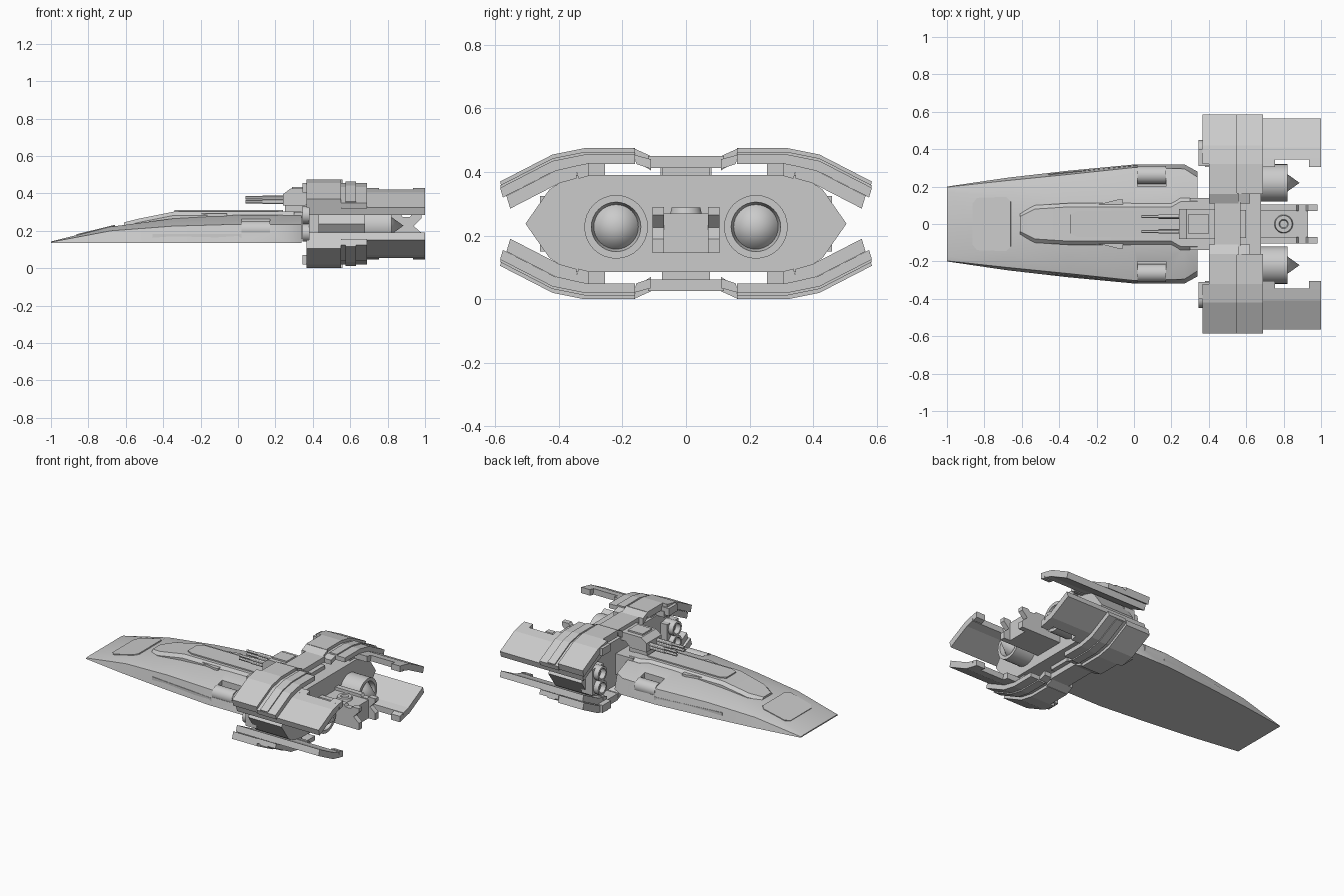
import bpy, bmesh, math
from mathutils import Matrix, Vector

cube = bpy.data.objects.get("Cube")
if cube:
    bpy.data.objects.remove(cube, do_unlink=True)

grey = bpy.data.materials.new("hull_grey")
grey.use_nodes = True
grey.diffuse_color = (0.6, 0.6, 0.6, 1)
grey.node_tree.nodes["Principled BSDF"].inputs["Base Color"].default_value = (0.6, 0.6, 0.6, 1)

MID = 0.2375
pivot = bpy.data.objects.new("mirror_pivot", None)
pivot.location.z = MID
pivot.hide_render = True
bpy.context.collection.objects.link(pivot)


def finish(name, bm, mirror="", smooth=False):
    """Turn a bmesh into an object, mirrored over y, z or both."""
    bmesh.ops.remove_doubles(bm, verts=bm.verts, dist=0.0001)
    bmesh.ops.recalc_face_normals(bm, faces=bm.faces)
    mesh = bpy.data.meshes.new(name)
    bm.to_mesh(mesh)
    bm.free()
    mesh.materials.append(grey)
    ob = bpy.data.objects.new(name, mesh)
    bpy.context.collection.objects.link(ob)
    if mirror:
        mod = ob.modifiers.new("mirror", 'MIRROR')
        mod.use_axis = (False, "y" in mirror, "z" in mirror)
        mod.mirror_object = pivot
        mod.use_mirror_merge = False
    if smooth:
        bpy.ops.object.select_all(action='DESELECT')
        ob.select_set(True)
        bpy.context.view_layer.objects.active = ob
        bpy.ops.object.shade_smooth_by_angle(angle=math.radians(30))
    return ob


def prism(name, axis, pts, lo, hi, mirror=""):
    """Extrude a 2D outline along an axis."""
    place = {"x": lambda a, b, c: (c, a, b),
             "y": lambda a, b, c: (a, c, b),
             "z": lambda a, b, c: (a, b, c)}[axis]
    bm = bmesh.new()
    face = bm.faces.new([bm.verts.new(place(a, b, lo)) for a, b in pts])
    ext = bmesh.ops.extrude_face_region(bm, geom=[face])
    move = Vector(place(0, 0, hi - lo))
    bmesh.ops.translate(bm, vec=move, verts=[v for v in ext["geom"] if isinstance(v, bmesh.types.BMVert)])
    return finish(name, bm, mirror)


def box(name, x, y, z, mirror=""):
    return prism(name, "z", [(x[0], y[0]), (x[1], y[0]), (x[1], y[1]), (x[0], y[1])], z[0], z[1], mirror)


def shell(name, line, thick, x, mirror="yz"):
    """Armour plate: a yz line given thickness downwards, extruded over x."""
    under = [(a - thick * 0.3 * (i > 0), b - thick) for i, (a, b) in enumerate(line)]
    return prism(name, "x", line + under[::-1], x[0], x[1], mirror)


def lathe(name, pts, y, z, mirror="", steps=32):
    """Spin an (x, radius) profile about a lengthwise axis."""
    bm = bmesh.new()
    vs = [bm.verts.new((a, 0, r)) for a, r in pts]
    edges = [bm.edges.new(p) for p in zip(vs, vs[1:])]
    bmesh.ops.spin(bm, geom=vs + edges, cent=(0, 0, 0), axis=(1, 0, 0), angle=math.tau, steps=steps)
    bmesh.ops.translate(bm, vec=(0, y, z), verts=bm.verts)
    return finish(name, bm, mirror, True)


def loft(name, sections):
    """Skin a row of cross-sections and cap both ends."""
    bm = bmesh.new()
    rings = [[bm.verts.new((x, a, b)) for a, b in ring] for x, ring in sections]
    n = len(rings[0])
    for r, s in zip(rings, rings[1:]):
        for i in range(n):
            bm.faces.new((r[i], r[(i + 1) % n], s[(i + 1) % n], s[i]))
    bm.faces.new(rings[0])
    bm.faces.new(rings[-1])
    return finish(name, bm, "", True)


# Forward hull: x, base half width, deck edge half width and height, crown half width and height
stations = [(-1, .2, .197, .14, .17, .143), (-.68, .247, .232, .2, .15, .222),
            (-.35, .285, .265, .225, .12, .265), (0, .318, .302, .235, .12, .285),
            (.27, .318, .295, .235, .13, .285), (.34, .28, .25, .235, .13, .285)]
hull = loft("forward_hull", [(x, [(-b, .135), (b, .135), (d, dz), (c, cz), (-c, cz), (-d, dz)])
                             for x, b, d, dz, c, cz in stations])

# Side bays cut into the deck, each with a drum inside
cutter = box("bay_cutter", (.02, .17), (.2, .4), (.19, .4), "y")
cutter.hide_render = True
cutter.hide_viewport = True
cut = hull.modifiers.new("bays", 'BOOLEAN')
cut.operation = 'DIFFERENCE'
cut.solver = 'EXACT'
cut.object = cutter
lathe("bay_drum", [(.02, 0), (.02, .048), (.17, .048), (.17, 0)], .262, .205, "y")

# Raised spine with stepped top
loft("spine", [(x, [(-w, .18), (w, .18), (w, z - .02), (w - .02, z), (.02 - w, z), (.02 - w - .02, z - .02)])
               for x, w, z in [(-.61, .06, .245), (-.53, .1, .265), (-.34, .112, .303),
                               (.2, .112, .303), (.25, .14, .303), (.34, .14, .303)]])
prism("spine_cap", "z", [(-.34, -.05), (-.3, -.07), (.24, -.07), (.24, .07), (-.3, .07), (-.34, .05)], .3, .311)
prism("spine_inlet", "z", [(-.21, .1), (-.09, .13), (-.06, .13), (-.06, .1)], .24, .292, "y")

# Nose hatch, tilted to lie on the sloping deck
hatch = prism("nose_hatch", "z", [(-.105, -.11), (-.08, -.14), (.08, -.145), (.105, -.12),
                                  (.105, .12), (.08, .145), (-.08, .14), (-.105, .11)], -.002, .005)
hatch.matrix_world = Matrix.Translation((-.76, 0, .202)) @ Matrix.Rotation(-math.atan2(.079, .32), 4, 'Y')

# Thin side strakes
for sign in (1, -1):
    strake = box("side_strake", (-.46, .02), (-.004, .004), (-.012, .012))
    strake.matrix_world = Matrix.Translation((-.22, 0, .17)) @ Matrix.Identity(4)
    strake.matrix_world = (Matrix.Translation((0, sign * .308, .172))
                           @ Matrix.Rotation(sign * math.atan2(.033, .33), 4, 'Z'))
box("neck", (.3, .45), (-.14, .14), (.16, .3))

# Aft core block
prism("aft_core", "x", [(s * a, b) for s, half in ((1, [(.36, .085), (.43, .13), (.505, .2375), (.43, .345), (.36, .39)]),
                                                  (-1, [(.36, .39), (.43, .345), (.505, .2375), (.43, .13), (.36, .085)]))
                        for a, b in half], .43, .68)

# Armour over and under the core
outer = [(.16, .475), (.32, .475), (.42, .455), (.585, .37)]
shell("armour_front", outer, .045, (.4, .55))
shell("armour_front_lip", outer[1:], .045, (.365, .4))
lower = [(a, b - .02) for a, b in outer]
shell("armour_rear", lower, .03, (.55, .69))
shell("armour_rib", [(a, b + .008) for a, b in lower], .03, (.575, .63))
shell("armour_step", [(.11, .45), (.165, .475)], .045, (.4, .56))
shell("armour_step_rear", [(.11, .44), (.165, .455)], .03, (.56, .62))
box("armour_bridge", (.43, .57), (-.12, .12), (.413, .45), "z")
box("bridge_mount", (.46, .6), (-.075, .075), (.38, .415), "z")
box("armour_mount", (.44, .66), (.255, .305), (.37, .44), "yz")
box("front_bracket", (.345, .42), (.31, .4), (.405, .455), "yz")

# Long rear fins with a notched inner edge
inner = [(.345, .42), (.41, .405), (.565, .325)]
shell("fin", inner, .04, (.38, 1))
for x in ((.38, .755), (.935, 1)):
    shell("fin_tab", [(.305, .428), (.35, .419)], .04, x)

# Engines and forward intakes
lathe("engine", [(.6, 0), (.6, .1), (.82, .1), (.82, .078), (.787, .07), (.885, 0)], .22, .2275, "y")
lathe("intake", [(.5, 0), (.5, .048), (.345, .048), (.345, .034), (.39, .034), (.39, 0)], .4, .285, "yz", 24)
box("intake_mount", (.38, .46), (.34, .46), (.15, .325), "y")

# Rear bay between the engines
box("rear_bay", (.66, .93), (-.075, .075), (.145, .27))
prism("rear_bay_rail", "y", [(.66, .145), (.98, .145), (.98, .19), (.94, .225), (.98, .265),
                             (.98, .29), (.93, .29), (.92, .275), (.88, .275), (.87, .29), (.66, .29)],
      .07, .105, "y")
hub = lathe("rear_hub", [(0, 0), (0, .05), (.02, .045), (.02, .025), (.01, .02), (.01, 0)], 0, 0)
hub.matrix_world = Matrix.Translation((.8, 0, .268)) @ Matrix.Rotation(-math.pi / 2, 4, 'Y')

# Gun turret with two pairs of barrels
prism("turret", "y", [(.24, .335), (.36, .335), (.4, .37), (.46, .37), (.46, .425), (.28, .425), (.24, .395)], -.08, .08)
box("turret_cap", (.29, .4), (-.05, .05), (.42, .435))
box("turret_base", (.25, .38), (-.06, .06), (.3, .34))
for z in (.355, .376):
    lathe("barrel", [(.04, 0), (.04, .009), (.13, .009), (.13, .012), (.26, .012), (.26, 0)], .04, z, "y", 12)
